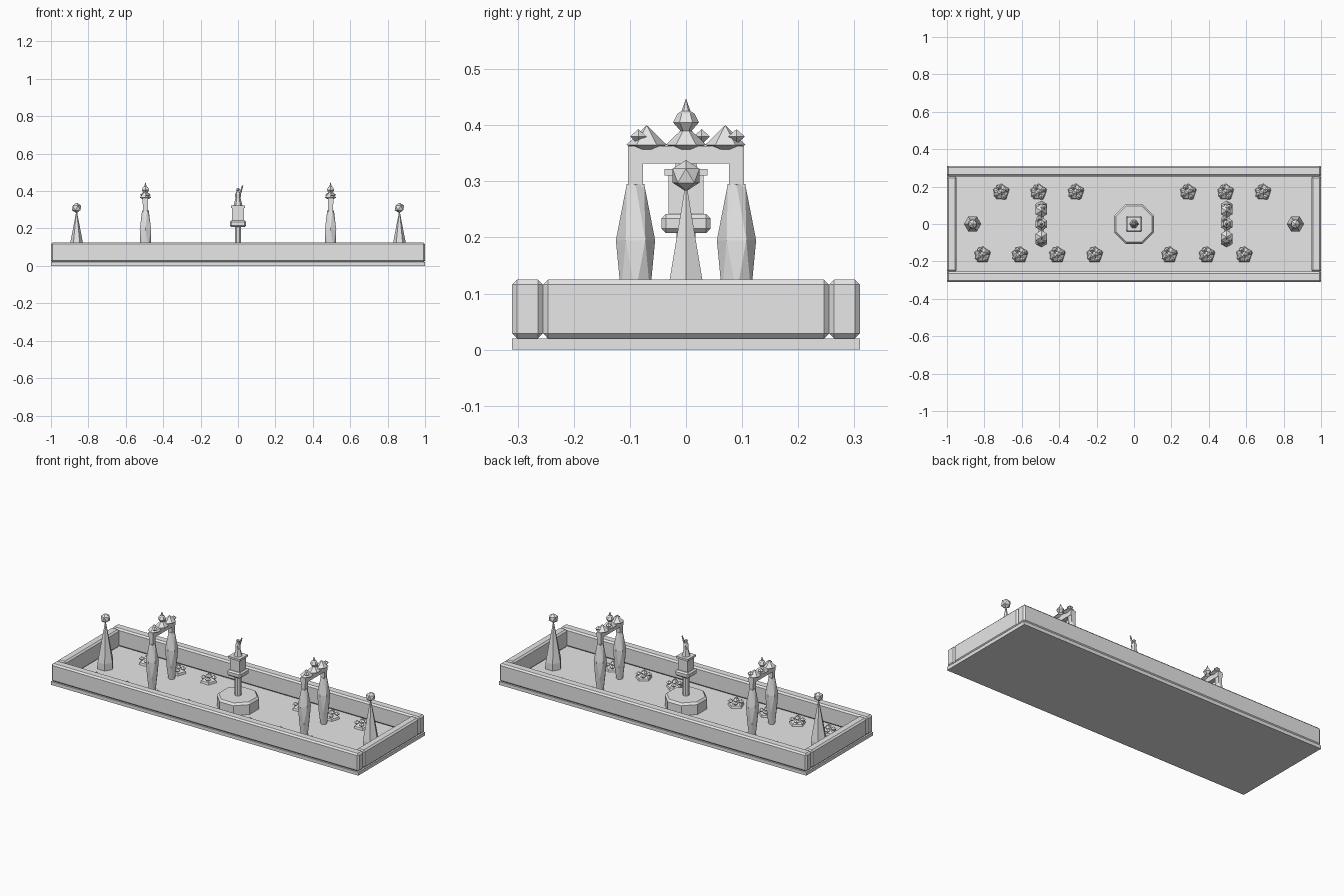
import bpy, bmesh, math
from mathutils import Vector

cube = bpy.data.objects.get("Cube")
if cube:
    bpy.data.objects.remove(cube, do_unlink=True)

# Single stone colour
stone = bpy.data.materials.new("light_grey_stone")
stone.use_nodes = True
stone.diffuse_color = (0.8, 0.8, 0.8, 1)
stone.node_tree.nodes["Principled BSDF"].inputs["Base Color"].default_value = (0.8, 0.8, 0.8, 1)

FLOOR = 0.02


def finish(name, bm):
    bmesh.ops.recalc_face_normals(bm, faces=bm.faces)
    mesh = bpy.data.meshes.new(name)
    bm.to_mesh(mesh)
    bm.free()
    mesh.materials.append(stone)
    obj = bpy.data.objects.new(name, mesh)
    bpy.context.collection.objects.link(obj)
    return obj


def box(name, low, high, bevel=0):
    bm = bmesh.new()
    bmesh.ops.create_cube(bm, size=1)
    low, high = Vector(low), Vector(high)
    for v in bm.verts:
        v.co = (low + high) / 2 + v.co * (high - low)
    if bevel:
        bmesh.ops.bevel(bm, geom=bm.edges[:], offset=bevel, segments=1, affect='EDGES')
    return finish(name, bm)


def add_lathe(bm, profile, sides, at=(0, 0, 0), turn=0, twist=False):
    """Stack polygon rings of (radius, height); a zero radius makes a tip."""
    rings = []
    for i, (r, z) in enumerate(profile):
        shift = turn + (math.pi / sides * i if twist else 0)
        count = sides if r else 1
        rings.append([bm.verts.new((at[0] + r * math.cos(shift + math.tau * k / sides),
                                    at[1] + r * math.sin(shift + math.tau * k / sides),
                                    at[2] + z)) for k in range(count)])
    for a, b in zip(rings, rings[1:]):
        for k in range(sides):
            n = (k + 1) % sides
            if len(a) == 1:
                bm.faces.new((a[0], b[n], b[k]))
            elif len(b) == 1:
                bm.faces.new((a[k], a[n], b[0]))
            elif twist:
                bm.faces.new((a[k], a[n], b[k]))
                bm.faces.new((a[n], b[n], b[k]))
            else:
                bm.faces.new((a[k], a[n], b[n], b[k]))
    for ring in (rings[0], rings[-1]):
        if len(ring) > 1:
            bm.faces.new(ring)


def lathe(name, *args, **kw):
    bm = bmesh.new()
    add_lathe(bm, *args, **kw)
    return finish(name, bm)


def ball(name, at, radius):
    bm = bmesh.new()
    bmesh.ops.create_icosphere(bm, subdivisions=1, radius=radius)
    bmesh.ops.translate(bm, vec=at, verts=bm.verts)
    return finish(name, bm)


def gem(bm, at, radius, down, up, sides=5, turn=0):
    add_lathe(bm, [(0, -down), (radius, 0), (0, up)], sides, at, turn)


# Tray: floor slab and four chamfered walls
box("floor_slab", (-1, -0.31, 0), (1, 0.31, FLOOR))
for side, s in (("back", 1), ("front", -1)):
    y = sorted((s * 0.255, s * 0.31))
    box(side + "_wall", (-1, y[0], FLOOR), (1, y[1], 0.125), 0.009)
for side, s in (("left", 1), ("right", -1)):
    x = sorted((s * 0.948, s * 1.0))
    box(side + "_wall", (x[0], -0.255, FLOOR), (x[1], 0.255, 0.125), 0.009)

# Central monument
lathe("octagon_base", [(0.116, FLOOR), (0.116, 0.078), (0.105, 0.09)], 8, turn=math.pi / 8)
lathe("monument_column", [(0.018, 0.08), (0.018, 0.215)], 8, turn=math.pi / 8)
box("monument_ledge", (-0.044, -0.044, 0.208), (0.044, 0.044, 0.242), 0.008)
box("monument_block", (-0.031, -0.031, 0.235), (0.031, 0.031, 0.314))
box("monument_cap", (-0.038, -0.038, 0.31), (0.038, 0.038, 0.322))

# Statue with one raised arm
lathe("statue_body", [(0.024, 0.32), (0.014, 0.36), (0.016, 0.385), (0.006, 0.4)], 6)
ball("statue_head", (0, 0, 0.407), 0.011)
arm = lathe("statue_arm", [(0.006, 0), (0.004, 0.055)], 5)
arm.location = (0.008, 0, 0.378)
arm.rotation_euler = (0, math.radians(18), 0)

for side, s in (("left", 1), ("right", -1)):
    # Obelisk with ball finial
    lathe(side + "_obelisk", [(0.046, FLOOR), (0.046, 0.06), (0.002, 0.29)], 6, (s * 0.863, 0, 0))
    ball(side + "_obelisk_ball", (s * 0.863, 0, 0.31), 0.028)

    # Arch: faceted posts, square necks and beam
    x = s * 0.495
    for end, e in (("back", 1), ("front", -1)):
        y = e * 0.09
        lathe(f"{side}_{end}_arch_post",
              [(0.018, FLOOR), (0.03, 0.1), (0.035, 0.195), (0.018, 0.295)],
              6, (x, y, 0), turn=math.pi / 6, twist=True)
        box(f"{side}_{end}_arch_neck", (x - 0.013, y - 0.013, 0.29), (x + 0.013, y + 0.013, 0.335))
    box(side + "_arch_beam", (x - 0.015, -0.103, 0.332), (x + 0.015, 0.103, 0.363))

    # Blossoms along the beam
    bm = bmesh.new()
    for y in (-0.07, 0, 0.07):
        gem(bm, (x, y, 0.365), 0.036, 0.015, 0.035, 6, math.pi / 6)
    for dx, y in ((0.012, -0.085), (-0.012, 0.028), (0.012, 0.09)):
        gem(bm, (x + dx, y, 0.38), 0.017, 0.014, 0.013, 6)
    finish(side + "_arch_blossoms", bm)

    # Orb and spike crowning the arch
    lathe(side + "_arch_orb", [(0.01, 0.39), (0.023, 0.405), (0.015, 0.421), (0.008, 0.425), (0, 0.448)],
          6, (x, 0, 0), turn=math.pi / 6)

# Flower clumps: a low mound ringed with small buds
back_row = [(i * 0.2 - 0.01, 0.17) for i in (-3.5, -2.5, -1.5, 1.5, 2.5, 3.5)]
front_row = [(i * 0.2 - 0.01, -0.165) for i in (-4, -3, -2, -1, 1, 2, 3)]
for n, (x, y) in enumerate(back_row + front_row):
    bm = bmesh.new()
    add_lathe(bm, [(0.046, FLOOR), (0.042, 0.032), (0, 0.055)], 5, (x, y, 0), 0.3)
    gem(bm, (x, y, 0.053), 0.018, 0.015, 0.015)
    for k in range(4):
        a = 0.5 + k * math.tau / 4
        gem(bm, (x + 0.029 * math.cos(a), y + 0.029 * math.sin(a), 0.046), 0.016, 0.014, 0.014, 5, a)
    finish(f"flower_clump_{n + 1}", bm)
